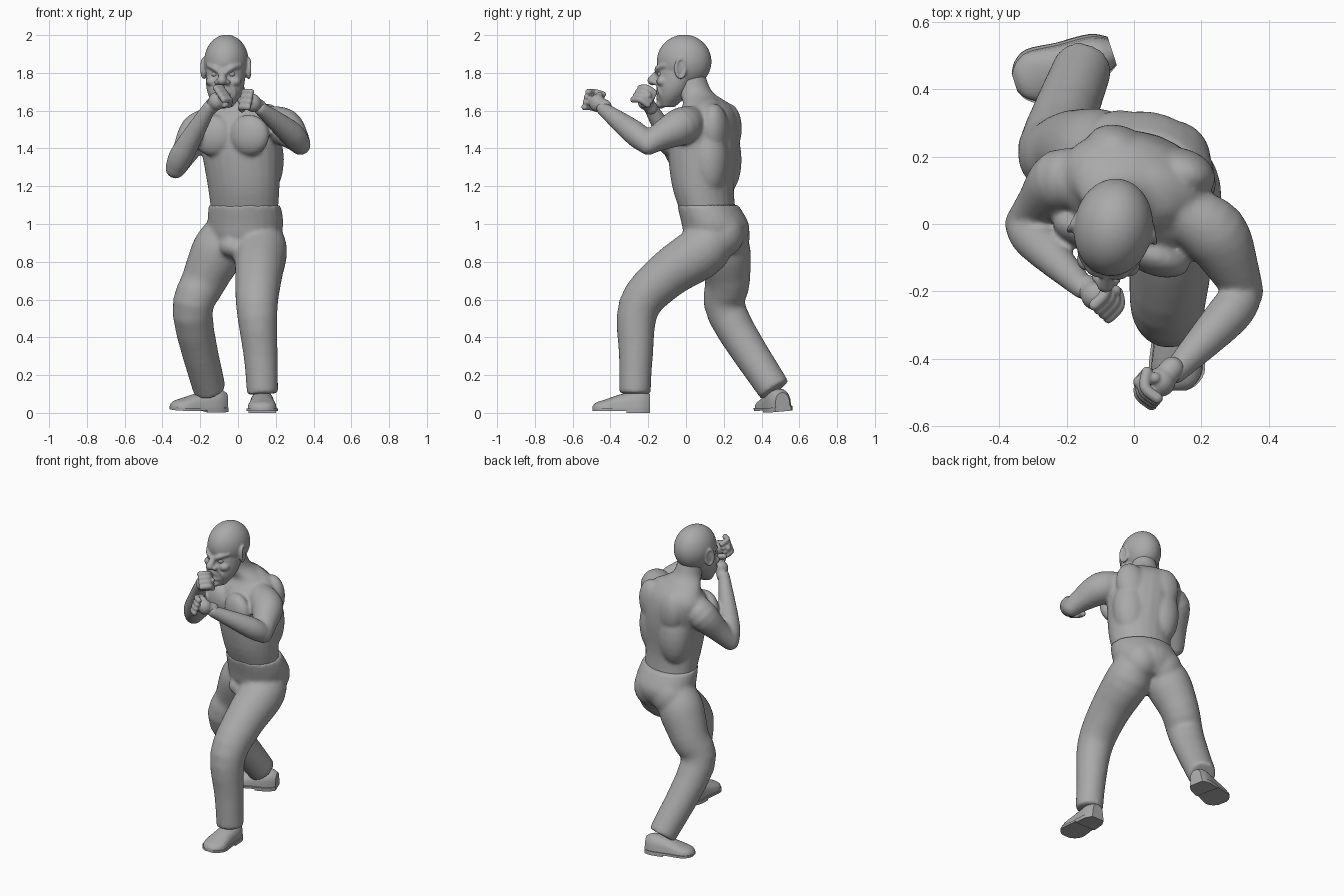
import bpy, bmesh
from math import sin, cos, tau, radians
from mathutils import Vector, Matrix

if "Cube" in bpy.data.objects:
    bpy.data.objects.remove(bpy.data.objects["Cube"])

BODY_YAW = -20
SIDES = 24
STEPS = 4
CIRCLE = [(cos(tau * i / SIDES), sin(tau * i / SIDES)) for i in range(SIDES)]
X_AXIS, Y_AXIS, Z_AXIS = Matrix.Identity(3)

grey = bpy.data.materials.new("matte_grey")
grey.use_nodes = True
colour = (.4, .4, .4, 1)
grey.diffuse_color = colour
grey.node_tree.nodes["Principled BSDF"].inputs["Base Color"].default_value = colour


def turned(degrees, size=3):
    return Matrix.Rotation(radians(degrees), size, 'Z')


def ease(rows):
    """Fill in a smooth curve through rows of values."""
    result = []
    last = len(rows) - 1
    for k in range(last):
        near = rows[max(k - 1, 0)], rows[k], rows[k + 1], rows[min(k + 2, last)]
        for step in range(STEPS):
            t = step / STEPS
            result.append([b + t * (c - a + t * (2 * a - 5 * b + 4 * c - d + t * (3 * (b - c) + d - a))) / 2
                           for a, b, c, d in zip(*near)])
    return result + [rows[last]]


def skin(mesh, rings):
    """Bridge rings of points into a closed tube."""
    rows = [[mesh.verts.new(point) for point in ring] for ring in rings]
    for low, high in zip(rows, rows[1:]):
        for i in range(len(low)):
            mesh.faces.new((low[i - 1], low[i], high[i], high[i - 1]))
    mesh.faces.new(rows[0])
    mesh.faces.new(rows[-1])


def column(mesh, sections, yaw=0):
    """Stack of level ellipses: height, centre x, centre y, half width, half depth."""
    turn = turned(yaw)
    skin(mesh, [[Vector((x, y, z)) + turn @ Vector((wide * c, deep * s, 0)) for c, s in CIRCLE]
                for z, x, y, wide, deep in ease(sections)])


def blob(mesh, centre, size, yaw=0, tilt=0, detail=3):
    place = Matrix.Translation(centre) @ turned(yaw, 4) @ Matrix.Rotation(radians(tilt), 4, 'Y')
    bmesh.ops.create_icosphere(mesh, subdivisions=detail, radius=1, matrix=place @ Matrix.Diagonal((*size, 1)))


def limb(mesh, rows, normal=X_AXIS, round_ends=True):
    """Round tube through points, each with its own radius."""
    path = ease(rows)
    points = [Vector(row[:3]) for row in path]
    radii = [row[3] for row in path]
    rings = []
    for k, point in enumerate(points):
        along = points[min(k + 1, len(points) - 1)] - points[max(k - 1, 0)]
        across = along.cross(normal).normalized()
        other = along.cross(across).normalized()
        rings.append([point + radii[k] * (across * c + other * s) for c, s in CIRCLE])
    skin(mesh, rings)
    if round_ends:
        for end in (0, -1):
            blob(mesh, points[end], [radii[end]] * 3)


def finish(mesh, name, voxel=0, smoothing=0, place=Matrix()):
    bmesh.ops.recalc_face_normals(mesh, faces=mesh.faces)
    data = bpy.data.meshes.new(name)
    mesh.to_mesh(data)
    mesh.free()
    data.materials.append(grey)
    part = bpy.data.objects.new(name, data)
    bpy.context.collection.objects.link(part)
    part.matrix_world = place
    if voxel:
        fuse = part.modifiers.new("fuse", 'REMESH')
        fuse.mode, fuse.voxel_size, fuse.use_smooth_shade = 'VOXEL', voxel, True
        soften = part.modifiers.new("soften", 'SMOOTH')
        soften.iterations = smoothing
    else:
        data.shade_smooth()
        data.set_sharp_from_angle(angle=radians(40))


# Trousers: pelvis, forward left leg, trailing right leg
trousers = bmesh.new()
column(trousers, [(.85, .02, .17, .11, .1), (.92, .035, .16, .18, .16), (1, .04, .155, .204, .175),
                  (1.1, .035, .115, .196, .158)], BODY_YAW)
limb(trousers, [(.11, .16, 1, .1), (.12, .1, .87, .14), (.11, -.1, .73, .125), (.1, -.25, .56, .11),
                (.12, -.265, .3, .09), (.13, -.27, .1, .083)], round_ends=False)
limb(trousers, [(-.05, .18, 1, .1), (-.1, .2, .87, .14), (-.18, .22, .7, .12), (-.24, .22, .52, .106),
                (-.15, .47, .12, .087)], round_ends=False)
blob(trousers, (-.03, .07, .88), (.07, .08, .06))
for hip in ((-.04, .22, .94), (.11, .19, .95)):
    blob(trousers, hip, (.12, .12, .13), BODY_YAW)
finish(trousers, "trousers", .011, 12)

# Bare torso
body = bmesh.new()
column(body, [(1.05, .035, .12, .18, .14), (1.2, .03, .09, .194, .16), (1.4, .015, .09, .215, .182),
              (1.55, 0, .1, .23, .165), (1.63, -.02, .11, .17, .12), (1.7, -.045, .05, .09, .09),
              (1.8, -.055, .02, .075, .08)], BODY_YAW)


def body_pair(x, y, z, size, tilt=0):
    """Matching muscles on both sides of the turned torso."""
    for side in (-1, 1):
        centre = Vector((.01, .075, z)) + turned(BODY_YAW) @ Vector((x * side, y, 0))
        blob(body, centre, size, BODY_YAW, tilt * side)


# Chest, shoulder blades, sides of the back, slope of the neck
body_pair(.105, -.14, 1.47, (.11, .06, .11))
body_pair(.1, .12, 1.5, (.1, .07, .14), tilt=8)
body_pair(.1, .09, 1.34, (.11, .1, .2))
body_pair(.07, .05, 1.6, (.13, .08, .06), tilt=24)

# Arms: shoulder to elbow, then elbow to wrist
limb(body, [(.15, .03, 1.54, .085), (.24, -.03, 1.515, .1), (.3, -.14, 1.46, .074), (.33, -.2, 1.42, .056)])
limb(body, [(.33, -.2, 1.42, .055), (.28, -.27, 1.48, .066), (.12, -.44, 1.61, .037)])
limb(body, [(-.15, .12, 1.53, .085), (-.215, .13, 1.49, .095), (-.28, .06, 1.38, .07), (-.33, 0, 1.295, .055)])
limb(body, [(-.33, 0, 1.295, .055), (-.29, -.05, 1.38, .064), (-.15, -.19, 1.62, .036)])
finish(body, "bare_upper_body", .009, 12)


def fist(name, centre, aim, side):
    """Palm, four curled fingers and a thumb."""
    hand = bmesh.new()
    centre, aim = Vector(centre), Vector(aim).normalized()
    palm = side * aim.cross(Z_AXIS).normalized()
    row = side * aim.cross(palm)
    blob(hand, centre - aim * .015, (.044, .044, .048))
    limb(hand, [(*(centre - aim * reach), .036) for reach in (0, .07)])
    for finger in range(4):
        knuckle = centre + row * (finger - 1.5) * .028
        bend = [knuckle + (aim * cos(angle) + palm * sin(angle)) * .05 for angle in (-.5, .5, 1.5)]
        limb(hand, [(*point, .017) for point in bend], normal=row)
    thumb = (centre + palm * .02 - row * side * .04, centre + palm * .05 + aim * .03)
    limb(hand, [(*point, .017) for point in thumb], normal=palm)
    finish(hand, name, .005, 4)


fist("left_fist", (.07, -.48, 1.645), (-.6, -.7, .3), 1)
fist("right_fist", (-.105, -.22, 1.66), (.5, -.45, .6), -1)

# Head, modelled facing forward and then turned slightly
head_place = Matrix.Translation((-.06, 0, 0)) @ turned(-8, 4)
head = bmesh.new()
blob(head, (0, -.01, 1.86), (.117, .145, .142), detail=5)
column(head, [(1.62, 0, -.1, .045, .04), (1.68, 0, -.075, .086, .08), (1.76, 0, -.05, .104, .105),
              (1.9, 0, -.02, .1, .12)])
blob(head, (0, -.135, 1.635), (.035, .025, .025))
limb(head, [(0, -.145, 1.81, .014), (0, -.18, 1.76, .026)])
for side in (-1, 1):
    # Nostril, scowling brow, cheek and cheek fold
    blob(head, (side * .026, -.163, 1.75), (.017, .02, .015))
    limb(head, [(side * .012, -.15, 1.8, .014), (side * .045, -.143, 1.825, .016),
                (side * .083, -.1, 1.84, .013)], normal=Y_AXIS)
    blob(head, (side * .06, -.115, 1.755), (.035, .035, .028))
    limb(head, [(side * .035, -.145, 1.74, .01), (side * .06, -.13, 1.7, .012), (side * .055, -.12, 1.67, .01)])
    # Ear with a raised rim
    ear = Vector((side * .112, -.015, 1.825))
    blob(head, ear, (.012, .028, .05), side * 20)
    rim = [ear + turned(side * 20) @ Vector((side * .008, c * .026, s * .05)) for c, s in CIRCLE[::3]]
    limb(head, [(*point, .009) for point in rim + rim[:1]], normal=X_AXIS)
# Lips
lips = [(c * .047, c * c * .02 - .15, 1.685 + s * .02, .01) for c, s in CIRCLE[::2]]
limb(head, lips + lips[:1], normal=Y_AXIS)
finish(head, "head", .006, 5, head_place)

eyes = bmesh.new()
for side in (-1, 1):
    blob(eyes, (side * .043, -.126, 1.793), (.021, .021, .017))
finish(eyes, "eyes", place=head_place)

teeth = bmesh.new()
for height in (1.692, 1.678):
    for k in range(-3, 4):
        spot = Matrix.Translation((k * .011, abs(k) * .004 - .148, height))
        bmesh.ops.create_cube(teeth, size=.01, matrix=spot)
finish(teeth, "teeth", place=head_place)


def shoe(name, heel, yaw, roll):
    """Heel at the local origin, toe along -y; rows give length, half width, height."""
    place = Matrix.Translation(heel) @ turned(yaw, 4) @ Matrix.Rotation(radians(roll), 4, 'Y')
    rows = ease([(0, .04, .1), (.05, .062, .12), (.15, .068, .1), (.24, .076, .07),
                 (.285, .055, .055), (.305, .025, .035)])
    upper = bmesh.new()
    skin(upper, [[(wide * c, -along, .018 + (high - .018) * max(0, s) ** .6) for c, s in CIRCLE[:SIDES // 2 + 1]]
                 for along, wide, high in rows])
    finish(upper, name + "_upper", place=place)
    sole = bmesh.new()
    for outline, low, high in ((rows, .01, .024), (rows[:2 * STEPS], 0, .012)):
        skin(sole, [[(wide * x * 1.1, -along, z) for x, z in ((-1, low), (1, low), (1, high), (-1, high))]
                    for along, wide, _ in outline])
    finish(sole, name + "_sole", place=place)


shoe("left_shoe", (.128, -.19, 0), 0, 0)
shoe("right_shoe", (-.065, .515, .008), -72, 5)
